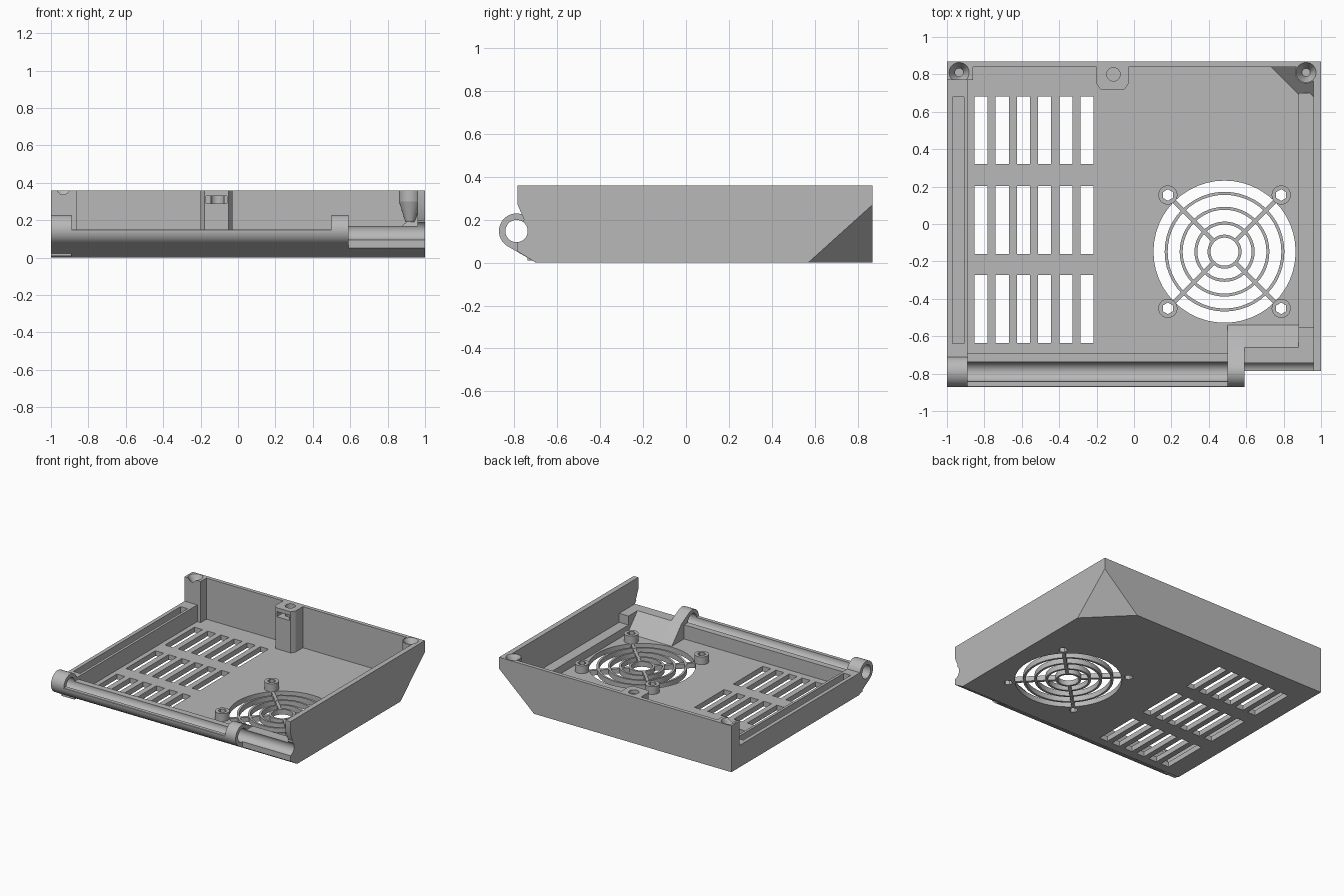
import bpy, bmesh
from math import cos, sin, pi, radians
from mathutils import Vector, Matrix

if "Cube" in bpy.data.objects:
    bpy.data.objects.remove(bpy.data.objects["Cube"])

grey = bpy.data.materials.new("mid grey plastic")
grey.use_nodes = True
colour = (0.48, 0.48, 0.48, 1)
grey.diffuse_color = colour
grey.node_tree.nodes["Principled BSDF"].inputs["Base Color"].default_value = colour


def finish(name, bm):
    bmesh.ops.recalc_face_normals(bm, faces=bm.faces)
    mesh = bpy.data.meshes.new(name)
    bm.to_mesh(mesh)
    bm.free()
    mesh.materials.append(grey)
    ob = bpy.data.objects.new(name, mesh)
    bpy.context.collection.objects.link(ob)
    return ob


def add_prism(bm, pts, a, b, axis="z"):
    place = (lambda u, v, t: (t, u, v)) if axis == "x" else (lambda u, v, t: (u, v, t))
    lo = [bm.verts.new(place(u, v, a)) for u, v in pts]
    hi = [bm.verts.new(place(u, v, b)) for u, v in pts]
    bm.faces.new(lo)
    bm.faces.new(hi)
    for i in range(len(pts)):
        j = (i + 1) % len(pts)
        bm.faces.new((lo[i], lo[j], hi[j], hi[i]))


def rect(x0, x1, y0, y1):
    return [(x0, y0), (x1, y0), (x1, y1), (x0, y1)]


def arc(cx, cy, r, start=0, end=360, n=48):
    full = end - start == 360
    count = n if full else n + 1
    angles = [radians(start + (end - start) * i / n) for i in range(count)]
    return [(cx + r * cos(a), cy + r * sin(a)) for a in angles]


def prism(name, pts, a, b, axis="z"):
    bm = bmesh.new()
    add_prism(bm, pts, a, b, axis)
    return finish(name, bm)


def box(name, x0, x1, y0, y1, z0, z1):
    return prism(name, rect(x0, x1, y0, y1), z0, z1)


def cone(name, x, y, z0, z1, r0, r1):
    bm = bmesh.new()
    bmesh.ops.create_cone(bm, cap_ends=True, segments=32, radius1=r0, radius2=r1, depth=z1 - z0,
                          matrix=Matrix.Translation((x, y, (z0 + z1) / 2)))
    return finish(name, bm)


def cut(cutter, *targets):
    cutter.hide_render = True
    cutter.hide_set(True)
    for ob in targets:
        mod = ob.modifiers.new("cut", "BOOLEAN")
        mod.object = cutter
        mod.operation = "DIFFERENCE"
        mod.solver = "EXACT"


def slice_off(ob, point, normal):
    bm = bmesh.new()
    bm.from_mesh(ob.data)
    res = bmesh.ops.bisect_plane(bm, geom=bm.verts[:] + bm.edges[:] + bm.faces[:],
                                 plane_co=point, plane_no=normal, clear_outer=True)
    edges = [e for e in res["geom_cut"] if isinstance(e, bmesh.types.BMEdge)]
    bmesh.ops.contextual_create(bm, geom=edges)
    bmesh.ops.recalc_face_normals(bm, faces=bm.faces)
    bm.to_mesh(ob.data)
    bm.free()


FLOOR, LEDGE, TOP = 0.04, 0.17, 0.36
HY, HZ, HR = -0.79, 0.147, 0.082      # hinge axis and radius

# Tray shell with one bevelled corner
floor = box("floor", -1, 1, -0.70, 0.87, 0, FLOOR)
back_wall = box("back_wall", -1, 1, 0.84, 0.87, 0, TOP)
side = [(-0.70, 0), (0.87, 0), (0.87, TOP), (-0.785, TOP), (-0.785, 0.27),
        (-0.755, 0.2), (-0.785, 0.15), (-0.785, 0.052)]
left_wall = prism("left_wall", side, 0.96, 1, "x")
corner = box("bevelled_corner", 0.5, 1, 0.4, 0.87, 0, TOP)
slope = Vector((1, 1, -1.11))
for part in (floor, back_wall, left_wall, corner):
    slice_off(part, (1, 0.57, 0), slope)
slice_off(corner, (1, 0.53, 0), -slope)

# Low side rails
right_rail = box("right_rail", -1, -0.89, HY + 0.05, 0.86, 0.01, LEDGE)
cut(box("rail_slot_cutter", -0.97, -0.91, -0.64, 0.68, 0.06, 0.3), right_rail)
box("left_rail", 0.88, 0.97, -0.56, 0.70, 0.01, 0.1)
slice_off(bpy.data.objects["left_rail"], (1, 0.57, 0), slope)

# Hinge: open trough, two knuckles, and the block beside them
under = arc(HY, HZ, HR, 180, 240, 20) + [(-0.70, 0)]
trough = prism("hinge_trough", under + [(-0.69, 0), (-0.69, 0.15), (-0.87, 0.15)], -0.9, 0.51, "x")
end_knuckle = prism("end_knuckle", arc(HY, HZ, HR), -1, -0.89, "x")
end_foot = prism("end_knuckle_foot", under + [(-0.66, 0), (-0.66, 0.15)], -1, -0.89, "x")
over = arc(HY, HZ, HR, 70, 180, 30)
inner_knuckle = prism("inner_knuckle", over + under[1:] + [(-0.54, 0.01), (-0.54, FLOOR), (-0.66, LEDGE)],
                      0.50, 0.59, "x")
block = [(-0.785, 0.052), (-0.70, 0), (-0.54, 0), (-0.54, FLOOR), (-0.66, LEDGE), (-0.785, LEDGE)]
hinge_block = prism("hinge_block", block, 0.58, 0.88, "x")
rail_end = prism("left_rail_end", [(-0.785, 0.052), (-0.70, 0), (-0.55, 0), (-0.55, LEDGE), (-0.785, LEDGE)],
                 0.88, 0.97, "x")
pin = prism("hinge_pin_cutter", arc(HY, HZ, 0.052), -1.1, 1.1, "x")
cut(pin, trough, end_knuckle, end_foot, inner_knuckle, hinge_block, rail_end, left_wall, right_rail)

# Corner screw posts
right_post = box("right_screw_post", -1, -0.86, 0.77, 0.87, 0.01, TOP)
left_post = prism("left_screw_post", arc(0.92, 0.81, 0.059), 0.3, TOP)
left_taper = cone("left_post_taper", 0.92, 0.81, 0.19, 0.3, 0.025, 0.059)
for x, parts in ((-0.935, (right_post, back_wall)), (0.92, (left_post, back_wall, left_wall))):
    cut(cone("countersink_cutter", x, 0.81, 0.305, TOP + 0.001, 0.022, 0.054), *parts)
    cut(prism("screw_cutter", arc(x, 0.81, 0.022), 0.25, 0.32), *parts)

# Latch post in the middle of the back wall
latch = prism("latch_post", [(-0.20, 0.85), (-0.20, 0.75), (-0.18, 0.72), (-0.05, 0.72),
                             (-0.03, 0.75), (-0.03, 0.85)], 0.01, TOP)
cut(prism("latch_hole_cutter", arc(-0.11, 0.80, 0.036), 0.25, 0.4), latch)
cut(box("latch_window_cutter", -0.17, -0.06, 0.70, 0.79, 0.29, 0.33), latch)

# Vent slots, fan opening and screw holes in the floor
FX, FY = 0.484, -0.148
mounts = [(FX + sx * 0.303, FY + sy * 0.303) for sx in (-1, 1) for sy in (-1, 1)]
bm = bmesh.new()
for col in range(6):
    for y in (0.32, -0.16, -0.635):
        x = -0.853 + col * 0.1135
        add_prism(bm, rect(x, x + 0.07, y, y + 0.363), -0.1, 0.2)
add_prism(bm, arc(FX, FY, 0.38), -0.1, 0.2)
for x, y in mounts:
    add_prism(bm, arc(x, y, 0.031, 30, 390, 6), -0.1, 0.2)
openings = finish("opening_cutter", bm)
cut(openings, floor)

# Fan guard: rings, spokes and mounting bosses
for r in (0.083, 0.153, 0.232, 0.312):
    bm = bmesh.new()
    loops = [[bm.verts.new((x, y, z)) for x, y in arc(FX, FY, rad)]
             for rad, z in ((r - 0.008, 0), (r + 0.008, 0), (r + 0.008, FLOOR), (r - 0.008, FLOOR))]
    for k in range(4):
        a, b = loops[k], loops[(k + 1) % 4]
        for i in range(len(a)):
            j = (i + 1) % len(a)
            bm.faces.new((a[i], a[j], b[j], b[i]))
    finish("guard_ring", bm)
for k in range(4):
    spoke = box("guard_spoke", 0.083, 0.392, -0.011, 0.011, 0.001, FLOOR - 0.001)
    spoke.data.transform(Matrix.Translation((FX, FY, 0)) @ Matrix.Rotation(pi / 4 + k * pi / 2, 4, "Z"))
for x, y in mounts:
    boss = prism("fan_boss", arc(x, y, 0.051, n=32), 0.01, 0.1)
    cut(prism("boss_hole_cutter", arc(x, y, 0.031, 30, 390, 6), -0.1, 0.2), boss)

# Bake the cuts, drop the cutters, shade curves smooth with sharp edges
bpy.context.view_layer.update()
deps = bpy.context.evaluated_depsgraph_get()
baked = [(ob, bpy.data.meshes.new_from_object(ob.evaluated_get(deps)))
         for ob in bpy.context.collection.objects if ob.type == "MESH" and ob.modifiers]
for ob, mesh in baked:
    ob.modifiers.clear()
    ob.data = mesh
for ob in list(bpy.context.collection.objects):
    if ob.name.split(".")[0].endswith("_cutter"):
        bpy.data.objects.remove(ob)
    elif ob.type == "MESH":
        ob.select_set(True)
        bpy.context.view_layer.objects.active = ob
bpy.ops.object.shade_smooth_by_angle(angle=radians(30))
